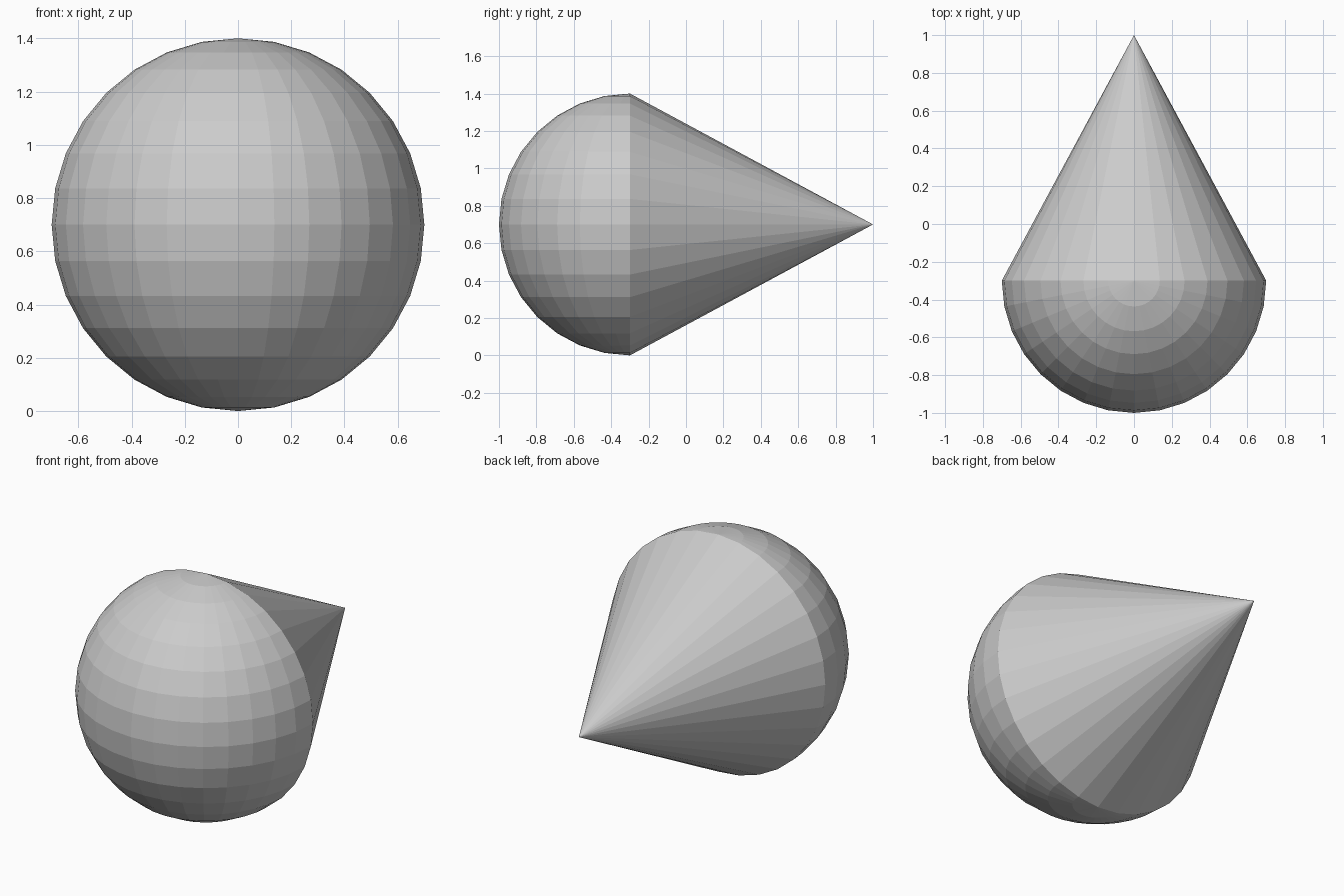
import bpy, bmesh
from mathutils import Vector

if "Cube" in bpy.data.objects:
    bpy.data.objects.remove(bpy.data.objects["Cube"])

RADIUS = 0.7
CENTRE = Vector((0, -0.3, 0.7))

bm = bmesh.new()

# Rounded front: the front half of a low-poly ball
bmesh.ops.create_uvsphere(bm, u_segments=32, v_segments=16, radius=RADIUS)
bmesh.ops.delete(bm, geom=[v for v in bm.verts if v.co.y > 0.001], context='VERTS')

# Pointed back: fan from the open rim to a single tip
rim = [e for e in bm.edges if e.is_boundary]
tip = bm.verts.new((0, 1.3, 0))
for e in rim:
    bm.faces.new((e.verts[0], e.verts[1], tip))

bmesh.ops.recalc_face_normals(bm, faces=bm.faces)
bmesh.ops.translate(bm, verts=bm.verts, vec=CENTRE)

mesh = bpy.data.meshes.new("teardrop")
bm.to_mesh(mesh)
bm.free()
bpy.context.collection.objects.link(bpy.data.objects.new("teardrop", mesh))
